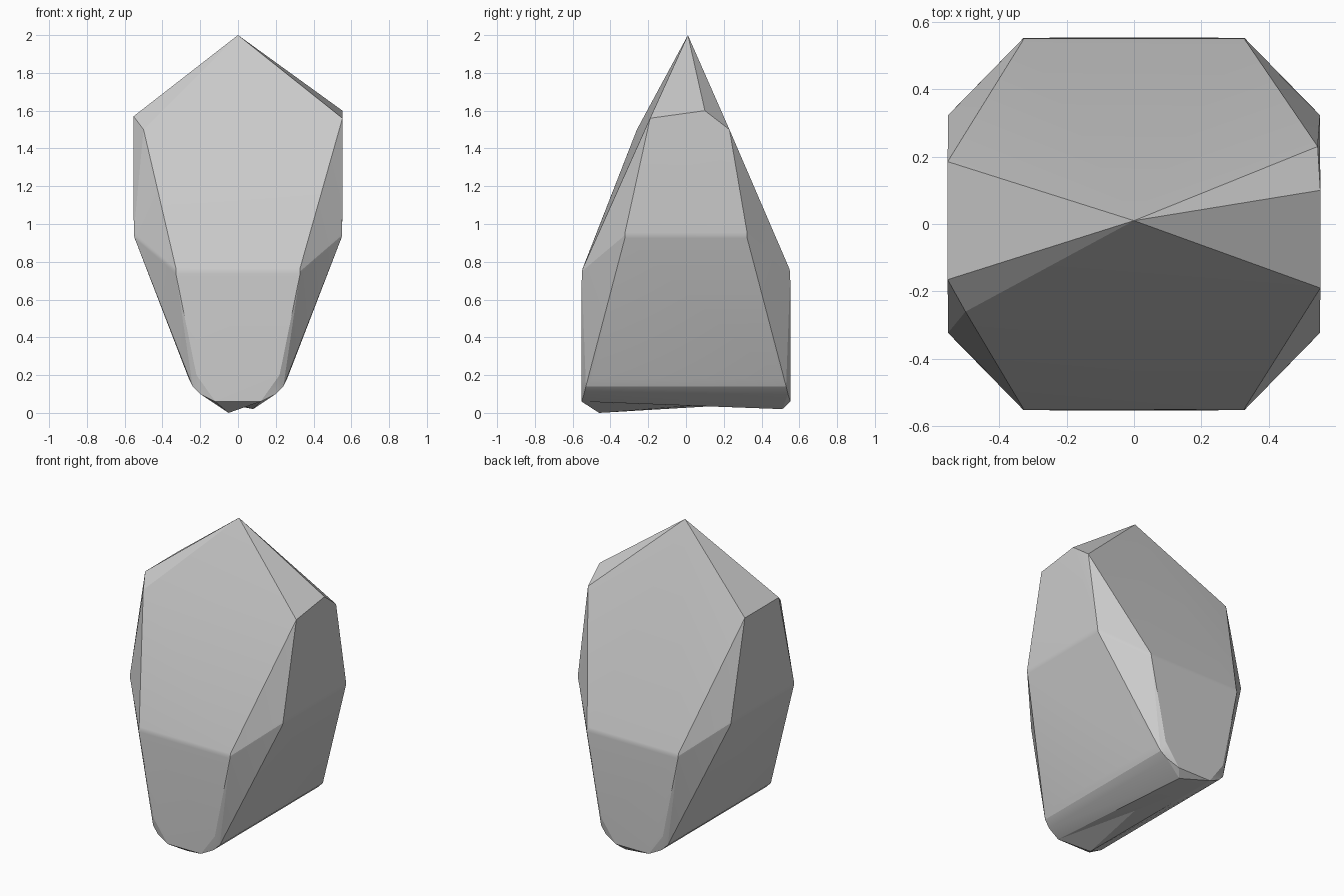
import bpy
import bmesh
import math

cube = bpy.data.objects.get("Cube")
if cube:
    bpy.data.objects.remove(cube)

stone = bpy.data.materials.new("pale grey stone")
stone.use_nodes = True
colour = (0.6, 0.6, 0.6, 1)
stone.diffuse_color = colour
stone.node_tree.nodes["Principled BSDF"].inputs["Base Color"].default_value = colour

# Pointed top: the apex and the uneven shoulders around it
corners = [(0, 0.01, 2),
           (0.553, -0.19, 1.56), (0.553, 0.1, 1.6), (0.545, 0.23, 1.5),
           (-0.553, -0.165, 1.57), (-0.5, -0.26, 1.5), (-0.553, 0.185, 1.57)]

# Widest belt and rounded keel, mirrored to all four sides
half_keel = [(0.26, 0.5, 0.18), (0.24, 0.53, 0.14), (0.2, 0.54, 0.1),
             (0.12, 0.553, 0.06), (0.22, 0.553, 0.2)]
for sx in (-1, 1):
    for sy in (-1, 1):
        corners += [(sx * 0.33, sy * 0.553, 0.75), (sx * 0.553, sy * 0.325, 0.94)]
        corners += [(sx * x, sy * y, z) for x, y, z in half_keel]

# Two low tips under the keel
corners += [(-0.05, -0.46, 0), (0.08, 0.51, 0.02)]

bm = bmesh.new()
for co in corners:
    bm.verts.new(co)
hull = bmesh.ops.convex_hull(bm, input=bm.verts)
loose = {g for g in hull["geom_interior"] + hull["geom_unused"]
         if isinstance(g, bmesh.types.BMVert)}
bmesh.ops.delete(bm, geom=list(loose), context="VERTS")

# Raise the middle of the ridge between the tips
ridge = [e for e in bm.edges if max(v.co.z for v in e.verts) < 0.03]
cut = bmesh.ops.subdivide_edges(bm, edges=ridge, cuts=1)
for g in cut["geom_inner"]:
    if isinstance(g, bmesh.types.BMVert):
        g.co.z = 0.038
bmesh.ops.triangulate(bm, faces=[f for f in bm.faces if len(f.verts) > 3])
bmesh.ops.dissolve_limit(bm, angle_limit=math.radians(1),
                         verts=bm.verts, edges=bm.edges)

# Soften the edges around the belt
belt = [e for e in bm.edges
        if all(0.7 < v.co.z < 1 for v in e.verts)]
bmesh.ops.bevel(bm, geom=belt, offset=0.015, segments=2, profile=0.5,
                affect="EDGES", clamp_overlap=True)
bmesh.ops.recalc_face_normals(bm, faces=bm.faces)

mesh = bpy.data.meshes.new("crystal")
bm.to_mesh(mesh)
bm.free()
mesh.materials.append(stone)
crystal = bpy.data.objects.new("crystal", mesh)
bpy.context.collection.objects.link(crystal)
bpy.context.view_layer.objects.active = crystal
crystal.select_set(True)
bpy.ops.object.shade_smooth_by_angle(angle=math.radians(15))
